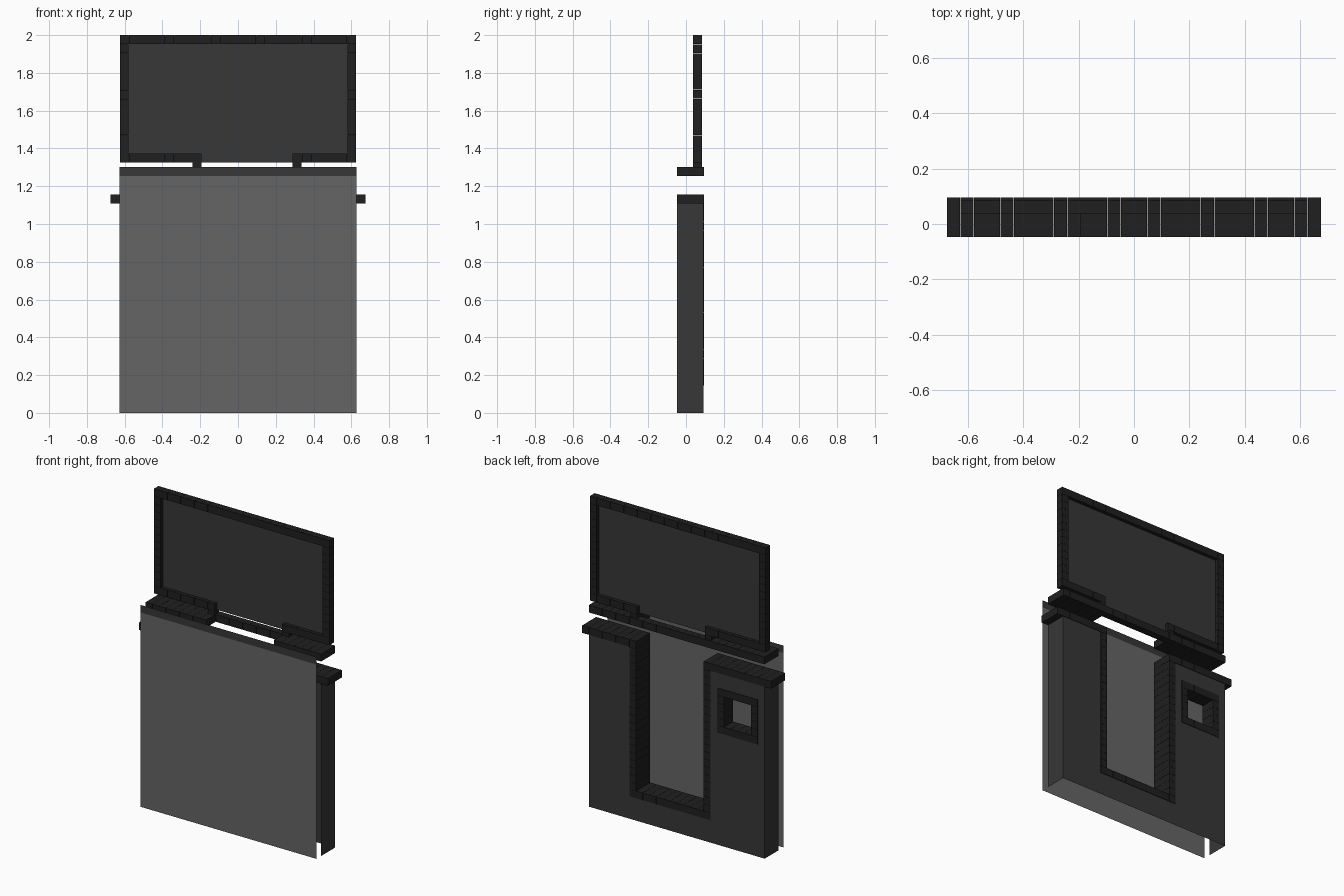
import bpy, bmesh
from mathutils import Matrix, Vector

if "Cube" in bpy.data.objects:
    bpy.data.objects.remove(bpy.data.objects["Cube"])

U = 2 / 41.5      # one grid block
GAP = 0.02        # tiny joint between blocks, in grid units


def material(name, v):
    m = bpy.data.materials.new(name)
    m.diffuse_color = (v, v, v, 1)
    m.use_nodes = True
    m.node_tree.nodes["Principled BSDF"].inputs["Base Color"].default_value = m.diffuse_color
    return m


LIGHT = material("light_grey", 0.13)
DARK = material("dark_grey", 0.038)
BLACK = material("near_black", 0.014)


def finish(name, bm, mat):
    me = bpy.data.meshes.new(name)
    bm.to_mesh(me)
    bm.free()
    me.materials.append(mat)
    ob = bpy.data.objects.new(name, me)
    bpy.context.collection.objects.link(ob)
    return ob


def blocks(name, runs):
    """Runs of blocks: (x0, x1, y0, y1, z0, z1, axis split into unit blocks)."""
    bm = bmesh.new()
    for x0, x1, y0, y1, z0, z1, axis in runs:
        lo, hi = Vector((x0, y0, z0)), Vector((x1, y1, z1))
        n = max(1, round(hi[axis] - lo[axis]))
        step = (hi[axis] - lo[axis]) / n
        for i in range(n):
            a, b = lo.copy(), hi.copy()
            a[axis] = lo[axis] + i * step
            b[axis] = a[axis] + step
            size = (b - a) - Vector((GAP, GAP, GAP))
            bmesh.ops.create_cube(bm, size=1, matrix=Matrix.Translation((a + b) / 2 * U)
                                  @ Matrix.Diagonal((*(size * U), 1)))
    return finish(name, bm, BLACK)


def sheet(name, us, zs, place, mat, holes=()):
    """Thin sheet cut on a grid; cells inside a hole (u0, u1, z0, z1) are left out."""
    bm = bmesh.new()
    for u0, u1 in zip(us, us[1:]):
        for z0, z1 in zip(zs, zs[1:]):
            if any(h[0] <= u0 and u1 <= h[1] and h[2] <= z0 and z1 <= h[3] for h in holes):
                continue
            bm.faces.new([bm.verts.new(place(u, z) * U)
                          for u, z in ((u0, z0), (u1, z0), (u1, z1), (u0, z1))])
    bmesh.ops.remove_doubles(bm, verts=bm.verts, dist=1e-5)
    return finish(name, bm, mat)


def at_y(y):
    return lambda u, z: Vector((u, y, z))


def at_x(x):
    return lambda u, z: Vector((x, u, z))


# front sheet and its dark top strip
sheet("front_sheet", [-13, 13], [0, 26], at_y(-2), LIGHT)
sheet("front_top_strip", [-13, 13], [26, 27], at_y(-2), DARK)

# back wall with U-shaped notch and square window, plus side walls
sheet("back_wall", [-13, -12, -6, -5, 7, 13], [0, 3, 15, 21, 23], at_y(1.94), DARK,
      holes=[(-5, 7, 3, 23), (-12, -6, 15, 21)])
for side, x in (("left", -13), ("right", 13)):
    sheet(side + "_side_wall", [-1, 1.94], [0, 23], at_x(x), DARK)

# block lining of the notch
blocks("notch_rim", [(-5, -4, -1, 2, 4, 23, 2), (6, 7, -1, 2, 4, 23, 2),
                     (-5, 7, -1, 2, 3, 4, 0)])

# overhanging wall caps
blocks("wall_cap", [(-14, -4, -1, 2, 23, 24, 0), (6, 14, -1, 2, 23, 24, 0)])

# square window frame
blocks("window_frame", [(-12, -6, 0, 2, 15, 16, 0), (-12, -6, 0, 2, 20, 21, 0),
                        (-12, -11, 0, 2, 16, 20, 2), (-7, -6, 0, 2, 16, 20, 2)])

# floating shelf: two deep halves joined by a narrow back row
blocks("shelf", [(-13, -4, -1, 2, 26, 27, 0), (6, 13, -1, 2, 26, 27, 0),
                 (-4, 6, 1, 2, 26, 27, 0)])

# upper panel, its block frame and two short feet
F0, F1 = 0.75, 1.75
sheet("upper_panel", [-13 + GAP, 13 - GAP], [27.5 + GAP, 41.5 - GAP], at_y(1.25), DARK)
blocks("upper_frame", [(-13, 13, F0, F1, 40.5, 41.5, 0),
                       (-13, -12, F0, F1, 28.5, 40.5, 2), (12, 13, F0, F1, 28.5, 40.5, 2),
                       (-13, -4, F0, F1, 27.5, 28.5, 0), (6, 13, F0, F1, 27.5, 28.5, 0)])
blocks("panel_feet", [(-5, -4, F0, F1, 27, 27.5, 0), (6, 7, F0, F1, 27, 27.5, 0)])
